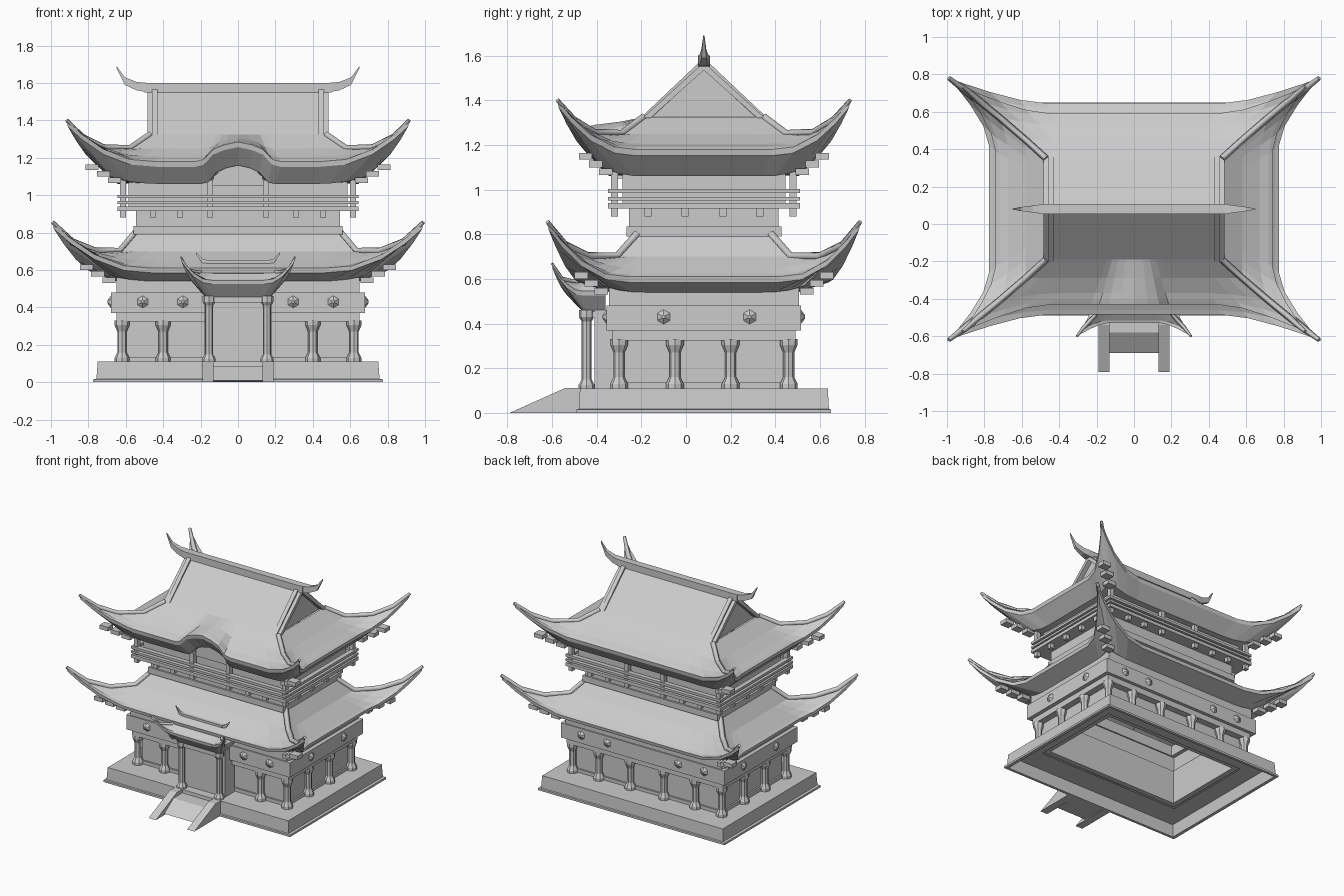
import bpy
from mathutils import Vector

cube = bpy.data.objects.get("Cube")
if cube:
    bpy.data.objects.remove(cube, do_unlink=True)

stone = bpy.data.materials.new("plain_grey")
stone.use_nodes = True
GREY = (0.6, 0.6, 0.6, 1)
stone.diffuse_color = GREY
stone.node_tree.nodes["Principled BSDF"].inputs["Base Color"].default_value = GREY

CY = 0.08  # depth centre of the building
ARCH = {0: 1, 0.1: 0.85, 0.18: 0.62, 0.25: 0.1}  # eave arch height by position
EAVE = [0, 0.1, 0.18, 0.25, 0.31, 0.6, 0.75, 0.87, 0.95, 1]


def add(name, verts, faces):
    mesh = bpy.data.meshes.new(name)
    mesh.from_pydata(verts, [], faces)
    mesh.validate()
    mesh.materials.append(stone)
    obj = bpy.data.objects.new(name, mesh)
    bpy.context.collection.objects.link(obj)
    return obj


def loft(name, rings, steps=(1,), cy=CY, cap=False, y_max=9):
    """Skin rectangular rings (half x, half y, z, corner flare x y z, arch lift)."""
    ts = sorted({s * t for t in steps for s in (-1, 1)})[:-1]
    verts, faces = [], []
    for ring in rings:
        hx, hy, z, fx, fy, fz, lift = tuple(ring) + (0,) * (7 - len(ring))
        for side in range(4):
            for t in ts:
                px, py = [(t, -1), (1, t), (-t, 1), (-1, -t)][side]
                u = max(0, (abs(t) - 0.6) / 0.4)
                sx, sy = (px > 0) - (px < 0), (py > 0) - (py < 0)
                up = lift * ARCH.get(abs(t), 0) if side == 0 else 0
                verts.append((px * hx + sx * u**2 * fx,
                              min(y_max, cy + py * hy + sy * u**2 * fy),
                              z + u**3 * fz + up))
    n = 4 * len(ts)
    for r in range(len(rings) - 1):
        for i in range(n):
            j = (i + 1) % n
            faces.append((r * n + j, r * n + i, (r + 1) * n + i, (r + 1) * n + j))
    if cap:
        faces.append(tuple((len(rings) - 1) * n + i for i in range(n)))
    return add(name, verts, faces)


def band(name, hx, hy, z0, z1, thick=0.04):
    """Hollow rectangular frame around the building."""
    ix, iy = hx - thick, hy - thick
    return loft(name, [(hx, hy, z1), (hx, hy, z0), (ix, iy, z0), (ix, iy, z1), (hx, hy, z1)])


def prism(name, pts, axis, a, b):
    """Extrude an outline along x (points y,z) or y (points x,z)."""
    n = len(pts)
    verts = [(d, p, z) if axis == "x" else (p, d, z) for d in (a, b) for p, z in pts]
    faces = [(i, (i + 1) % n, n + (i + 1) % n, n + i) for i in range(n)]
    return add(name, verts, faces + [tuple(range(n))[::-1], tuple(range(n, 2 * n))])


def box(name, x0, x1, y0, y1, z0, z1):
    return prism(name, [(x0, z0), (x1, z0), (x1, z1), (x0, z1)], "y", y0, y1)


def turned(name, profile, x, y, sides=8):
    """Faceted post from (radius, z) points."""
    bpy.ops.mesh.primitive_cylinder_add(vertices=sides, radius=1, depth=1)
    obj = bpy.context.object
    ring = [(v.co.x, v.co.y) for v in obj.data.vertices if v.co.z > 0]
    bpy.data.objects.remove(obj, do_unlink=True)
    verts = [(x + r * cx, y + r * c, z) for r, z in profile for cx, c in ring]
    faces = [(k * sides + i, k * sides + (i + 1) % sides,
              (k + 1) * sides + (i + 1) % sides, (k + 1) * sides + i)
             for k in range(len(profile) - 1) for i in range(sides)]
    return add(name, verts, faces)


def hips(name, rings, cy, corners, size, drop=0.0):
    """Square bars following the roof corners, thinning to the tip."""
    for sx, sy in corners:
        curve = bpy.data.curves.new(name, "CURVE")
        curve.dimensions = "3D"
        curve.bevel_depth, curve.bevel_resolution = size, 0
        curve.use_fill_caps = True
        line = curve.splines.new("POLY")
        line.points.add(len(rings) - 1)
        for k, (p, r) in enumerate(zip(line.points, rings)):
            hx, hy, z, fx, fy, fz = (tuple(r) + (0,) * 6)[:6]
            p.co = (sx * (hx + fx), cy + sy * (hy + fy), z + fz - drop, 1)
            p.radius = 0.6 if k == len(rings) - 1 else 1
        curve.materials.append(stone)
        obj = bpy.data.objects.new(name, curve)
        bpy.context.collection.objects.link(obj)
        bpy.ops.object.select_all(action="DESELECT")
        bpy.context.view_layer.objects.active = obj
        obj.select_set(True)
        bpy.ops.object.convert(target="MESH")


ALL = [(sx, sy) for sx in (-1, 1) for sy in (-1, 1)]

# Plinth, hollow underneath
loft("plinth", [(0.6, 0.36, 0.09), (0.74, 0.54, 0.09), (0.75, 0.55, 0), (0.775, 0.57, 0),
                (0.775, 0.57, 0.015), (0.757, 0.56, 0.018), (0.75, 0.555, 0.11), (0.58, 0.34, 0.11)])

# Entrance ramp with side kerbs
prism("ramp", [(-0.69, 0.01), (-0.58, 0.085), (-0.47, 0.085), (-0.47, 0)], "x", -0.14, 0.14)
for s in (-1, 1):
    prism("ramp_kerb", [(-0.79, 0), (-0.54, 0.112), (-0.47, 0.112), (-0.47, 0)], "x", s * 0.13, s * 0.19)

# Lower storey
band("lower_wall", 0.60, 0.36, 0.1, 0.36)
band("wall_sill", 0.612, 0.372, 0.11, 0.135)
band("lower_lintel", 0.65, 0.41, 0.325, 0.37, 0.08)
band("lower_beam", 0.68, 0.435, 0.37, 0.48, 0.1)
band("upper_lintel", 0.65, 0.425, 0.48, 0.56, 0.1)
POST = [(0.04, 0.11), (0.04, 0.13), (0.025, 0.16), (0.025, 0.27), (0.04, 0.305), (0.04, 0.33)]
for x in (-0.62, -0.4, -0.14, 0.14, 0.4, 0.62):
    for s in (-1, 1):
        turned("wall_column", POST, x, CY + s * 0.38)
for y in (-0.05, 0.2):
    for s in (-1, 1):
        turned("wall_column", POST, s * 0.62, y)


def stud(pos, out):
    """Low six-sided boss pointing outwards."""
    bpy.ops.mesh.primitive_cone_add(vertices=6, radius1=0.035, radius2=0.008, depth=0.02)
    obj = bpy.context.object
    obj.name = "beam_stud"
    obj.rotation_euler = Vector(out).to_track_quat("Z", "Y").to_euler()
    obj.location = pos
    obj.data.materials.append(stone)


for s in (-1, 1):
    for x in (-0.51, -0.295, 0.295, 0.51):
        stud((x, CY + s * 0.443, 0.43), (0, s, 0))
    for y in (-0.1, 0.285):
        stud((s * 0.688, y, 0.43), (s, 0, 0))

# Lower roof
LOW = [(0.55, 0.30, 0.80), (0.635, 0.39, 0.70), (0.71, 0.48, 0.65, 0.05, 0.04, 0.05),
       (0.755, 0.54, 0.62, 0.13, 0.08, 0.13), (0.775, 0.565, 0.61, 0.215, 0.135, 0.245)]
loft("lower_roof", LOW + [(0.77, 0.56, 0.585, 0.215, 0.135, 0.235),
                          (0.65, 0.42, 0.54, 0.03, 0.03, 0.03), (0.57, 0.34, 0.545)], EAVE)
hips("lower_hip_ridge", LOW, CY, ALL, 0.02)

# Upper storey with railings
band("upper_base", 0.56, 0.347, 0.79, 0.835)
band("upper_skirt", 0.545, 0.335, 0.83, 0.92)
band("balcony_floor", 0.645, 0.43, 0.915, 0.94, 0.12)
band("low_rail", 0.645, 0.43, 0.952, 0.968, 0.035)
band("top_rail", 0.645, 0.43, 0.984, 1.002, 0.035)
band("upper_wall", 0.585, 0.365, 0.92, 1.09)
xs, ys = (-0.615, -0.455, -0.31, -0.15, 0.15, 0.31, 0.455, 0.615), (-0.17, -0.005, 0.165, 0.33)
spots = [(x, CY + s * 0.4) for x in xs for s in (-1, 1)] + [(s * 0.615, y) for y in ys for s in (-1, 1)]
for x, y in spots:
    tall = abs(x) == 0.15 or (abs(x) == 0.615 and y not in ys)
    box("balcony_post", x - 0.016, x + 0.016, y - 0.016, y + 0.016, 0.88, 1.08 if tall else 0.92)

# Upper roof with an arched front eave
TOP = [(0.47, 0.27, 1.325, 0, 0, 0, 0), (0.58, 0.37, 1.25, 0, 0, 0, 0.055),
       (0.67, 0.45, 1.205, 0.05, 0.04, 0.05, 0.09), (0.72, 0.49, 1.19, 0.11, 0.09, 0.12, 0.1),
       (0.74, 0.51, 1.18, 0.175, 0.145, 0.22, 0.105)]
loft("upper_roof", TOP + [(0.735, 0.505, 1.152, 0.175, 0.145, 0.215, 0.105),
                          (0.64, 0.42, 1.06, 0.04, 0.04, 0.04, 0.1), (0.57, 0.35, 1.065, 0, 0, 0, 0.1)], EAVE)
hips("upper_hip_ridge", TOP, CY, ALL, 0.018)
prism("arch_panel", [(-0.14, 1.05), (0.14, 1.05), (0.13, 1.1), (0.07, 1.15), (0, 1.165),
                     (-0.07, 1.15), (-0.13, 1.1)], "y", -0.31, -0.28)


def chevron(top, foot_y, foot_z, thick):
    return [(CY - foot_y, foot_z), (CY, top), (CY + foot_y, foot_z),
            (CY + foot_y - thick, foot_z), (CY, top - thick), (CY - foot_y + thick, foot_z)]


# Gable roof, its end trims and the main ridge
prism("gable_roof", chevron(1.57, 0.275, 1.32, 0.035), "x", -0.485, 0.485)
prism("gable_wall", [(CY - 0.26, 1.315), (CY + 0.26, 1.315), (CY, 1.55)], "x", -0.45, 0.45)
for s in (-1, 1):
    prism("gable_trim", chevron(1.59, 0.28, 1.325, 0.05), "x", s * 0.43, s * 0.46)
box("main_ridge", -0.5, 0.5, CY - 0.027, CY + 0.027, 1.55, 1.6)


def horn(name, path, y, width):
    """Upturned ridge end, tapering to a point; path holds (x, low z, high z)."""
    for s in (-1, 1):
        verts, n = [], len(path)
        for k, (x, lo, hi) in enumerate(path):
            w = width * (1 - 0.9 * k / (n - 1))
            verts += [(s * x, y - w, lo), (s * x, y + w, lo), (s * x, y + w, hi), (s * x, y - w, hi)]
        add(name, verts, [(4 * k + i, 4 * k + (i + 1) % 4, 4 * k + 4 + (i + 1) % 4, 4 * k + 4 + i)
                          for k in range(n - 1) for i in range(4)])


horn("ridge_horn", [(0.48, 1.55, 1.6), (0.54, 1.56, 1.605), (0.605, 1.59, 1.63), (0.65, 1.68, 1.69)], CY, 0.027)

# Corner brackets under both roofs
for sx, sy in ALL:
    for name, z, w, d in (("lower_bracket", 0.53, 0.69, 0.46), ("upper_bracket", 1.065, 0.66, 0.44)):
        for k in range(3):
            x, y = sx * (w + 0.06 * k), CY + sy * (d + 0.045 * k)
            box(name, x - 0.035, x + 0.035, y - 0.03, y + 0.03, z + 0.035 * k, z + 0.035 * k + 0.03)

# Entrance porch
PY = -0.36
PORCH = [(0.17, 0.06, 0.63), (0.2, 0.12, 0.575, 0.01, 0.01, 0.01),
         (0.225, 0.155, 0.55, 0.045, 0.04, 0.05), (0.235, 0.17, 0.545, 0.07, 0.07, 0.125)]
loft("porch_roof", PORCH + [(0.232, 0.167, 0.525, 0.07, 0.07, 0.12), (0.17, 0.1, 0.45), (0.15, 0.02, 0.45)],
     EAVE, PY, False, PY)
hips("porch_hip_ridge", PORCH, PY, [(-1, -1), (1, -1)], 0.011)
box("porch_roof_top", -0.17, 0.17, PY - 0.06, PY, 0.6, 0.63)
box("porch_ridge", -0.17, 0.17, PY - 0.07, PY - 0.045, 0.62, 0.652)
horn("porch_horn", [(0.16, 0.62, 0.652), (0.19, 0.635, 0.66), (0.225, 0.685, 0.695)], PY - 0.057, 0.013)
box("doorway", -0.18, 0.18, -0.41, -0.3, 0.1, 0.46)
box("porch_lintel", -0.175, 0.175, -0.465, -0.4, 0.425, 0.455)
for s in (-1, 1):
    turned("porch_column", [(0.036, 0.11), (0.036, 0.125), (0.022, 0.15), (0.022, 0.41),
                            (0.035, 0.43), (0.035, 0.46)], s * 0.155, -0.445)
